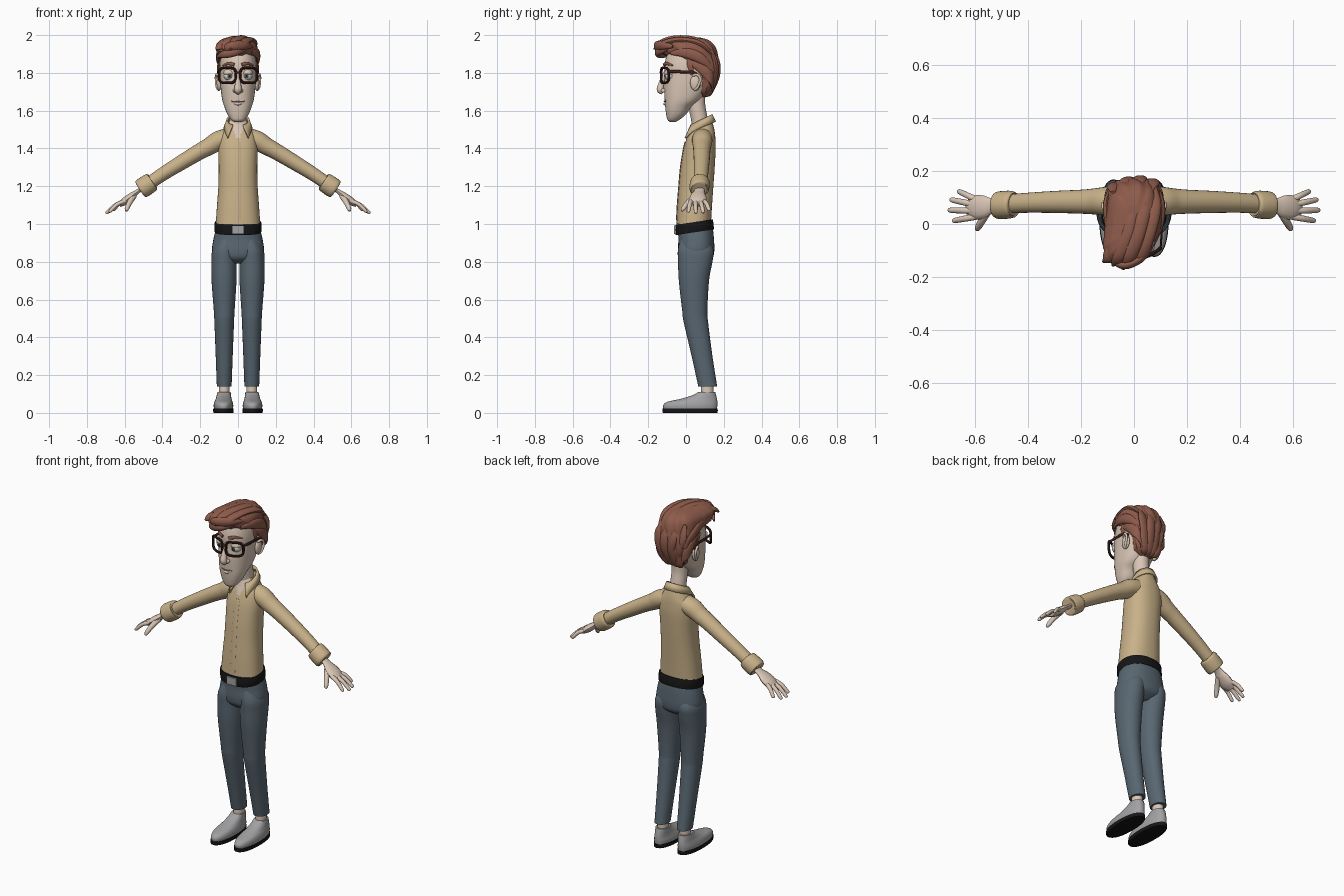
import bpy, bmesh
from math import sin, cos, pi, radians
from mathutils import Vector, Matrix

if "Cube" in bpy.data.objects:
    bpy.data.objects.remove(bpy.data.objects["Cube"], do_unlink=True)

parts = []
X, Y, Z = Vector((1, 0, 0)), Vector((0, 1, 0)), Vector((0, 0, 1))
SIDES = (("left", 1), ("right", -1))


def material(name, r, g, b):
    mat = bpy.data.materials.new(name)
    mat.use_nodes = True
    mat.diffuse_color = (r, g, b, 1)
    node = next(n for n in mat.node_tree.nodes if n.type == 'BSDF_PRINCIPLED')
    node.inputs["Base Color"].default_value = (r, g, b, 1)
    node.inputs["Roughness"].default_value = 0.8
    return mat


skin = material("skin", .70, .57, .47)
shirt = material("tan shirt", .58, .44, .25)
hair = material("auburn hair", .27, .105, .07)
denim = material("slate trousers", .10, .135, .165)
black = material("black leather", .008, .008, .009)
grey = material("grey leather", .36, .36, .37)
frame = material("dark brown frame", .05, .015, .012)
white = material("eye white", .75, .75, .74)
iris = material("grey iris", .10, .13, .15)
lip = material("lip", .36, .22, .17)


def finish(name, bm, *mats):
    bmesh.ops.recalc_face_normals(bm, faces=bm.faces)
    mesh = bpy.data.meshes.new(name)
    bm.to_mesh(mesh)
    bm.free()
    for mat in mats:
        mesh.materials.append(mat)
    obj = bpy.data.objects.new(name, mesh)
    bpy.context.collection.objects.link(obj)
    parts.append(obj)
    return obj


def spline(keys, steps):
    """Smooth curve through tuples of any length."""
    out = []
    last = len(keys) - 1
    for i in range(last):
        a, b, c, d = (keys[min(max(i + k, 0), last)] for k in (-1, 0, 1, 2))
        for s in range(steps):
            t = s / steps
            out.append(tuple(q + t / 2 * (r - p + t * (2 * p - 5 * q + 4 * r - w + t * (3 * (q - r) + w - p)))
                             for p, q, r, w in zip(a, b, c, d)))
    return out + [tuple(keys[-1])]


def bridge(name, rings, mats, closed=False):
    bm = bmesh.new()
    loops = [[bm.verts.new(p) for p in ring] for ring in rings]
    n = len(loops[0])
    for a, b in zip(loops, loops[1:] + (loops[:1] if closed else [])):
        for i in range(n):
            bm.faces.new((a[i], a[(i + 1) % n], b[(i + 1) % n], b[i]))
    if not closed:
        bm.faces.new(loops[0])
        bm.faces.new(loops[-1])
    return finish(name, bm, *mats)


def loft(name, keys, *mats, power=2.3, side=1, sides=36, steps=6, warp=None):
    """Stack of rounded rings; each key is height, front, back, half width, centre x."""
    def bend(v):
        return abs(v) ** (2 / power) * (1 if v > 0 else -1)
    rings = []
    for z, front, back, half, cx in spline([tuple(k) + (0,) * (5 - len(k)) for k in keys], steps):
        ring = []
        for i in range(sides):
            a = 2 * pi * i / sides
            p = (side * cx + half * bend(cos(a)), (front + back) / 2 + (back - front) / 2 * bend(sin(a)), z)
            ring.append(warp(*p, a) if warp else p)
        rings.append(ring)
    return bridge(name, rings, mats)


def tube(name, path, wide, thick, mat, ref=Y, taper=None, closed=False, steps=5, sides=14):
    """Oval tube along a path; wide is measured along ref."""
    taper = taper or [1] * len(path)
    keys = [tuple(p) + (t,) for p, t in zip(path, taper)]
    keys = keys if closed else spline(keys, steps)
    pts = [Vector(k[:3]) for k in keys]
    n = len(pts)
    rings = []
    for i, p in enumerate(pts):
        tangent = pts[(i + 1) % n] - pts[i - 1] if closed else pts[min(i + 1, n - 1)] - pts[max(i - 1, 0)]
        tangent.normalize()
        u = (ref - tangent * ref.dot(tangent)).normalized()
        v = tangent.cross(u)
        rings.append([p + keys[i][3] * (u * wide * cos(2 * pi * k / sides) + v * thick * sin(2 * pi * k / sides))
                      for k in range(sides)])
    return bridge(name, rings, [mat], closed)


def ball(name, centre, size, mat):
    bm = bmesh.new()
    bmesh.ops.create_uvsphere(bm, u_segments=24, v_segments=14, radius=1,
                              matrix=Matrix.Translation(centre) @ Matrix.Diagonal((*size, 1)))
    return finish(name, bm, mat)


def flip(s, path):
    return [(s * x, y, z) for x, y, z in path]


# Shirt body with a skin-coloured open neck
body = loft("shirt_body", [(1.0, -.05, .132, .118), (1.1, -.045, .138, .111), (1.2, -.037, .145, .104),
                           (1.3, -.028, .152, .102), (1.4, -.012, .157, .104), (1.46, .005, .155, .098),
                           (1.5, .02, .15, .075), (1.545, .035, .138, .05)], shirt, skin, sides=64, steps=9)
for face in body.data.polygons:
    x, y, z = face.center
    if y < .07 and abs(x) < (z - 1.44) * .42:
        face.material_index = 1
tube("shirt_placket", [(0, -.05, 1.02), (0, -.046, 1.1), (0, -.038, 1.2), (0, -.029, 1.3), (0, -.013, 1.4),
                       (0, -.004, 1.435)], .014, .003, shirt, X)

# Collar: folded strip around the neck with two points in front
bm = bmesh.new()
rows = []
for i in range(41):
    u = i / 20 - 1
    a = u * radians(152)
    top = (.056 * sin(a), .078 + .057 * cos(a), 1.55 + .03 * cos(a))
    low = (.07 * sin(a) + .022 * u ** 5, .078 + .076 * cos(a) - .014 * u ** 4, 1.51 + .03 * cos(a) - .03 * u ** 6)
    rows.append([bm.verts.new(top), bm.verts.new(low)])
for a, b in zip(rows, rows[1:]):
    bm.faces.new((a[0], b[0], b[1], a[1]))
collar = finish("collar", bm, shirt)
fold = collar.modifiers.new("thickness", 'SOLIDIFY')
fold.thickness, fold.offset = .01, 0

# Belt and trousers
loft("belt", [(.955, -.053, .145, .121), (.958, -.056, .148, .124), (1.004, -.056, .143, .124),
              (1.007, -.053, .14, .121)], black, steps=2,
     warp=lambda x, y, z, a: (x, y, z + .15 * (y - .03)))
bm = bmesh.new()
bmesh.ops.create_cube(bm, size=1, matrix=Matrix.Translation((0, -.057, .969)) @ Matrix.Diagonal((.062, .014, .044, 1)))
finish("belt_buckle", bm, grey)
loft("trouser_hips", [(.79, .0, .1, .05), (.82, -.035, .14, .115), (.86, -.043, .15, .137), (.92, -.04, .148, .13),
                      (.97, -.044, .143, .118), (1.0, -.045, .135, .115)], denim)

for label, s in SIDES:
    loft(label + "_trouser_leg", [(.14, .065, .165, .039, .073), (.3, .03, .14, .045, .073), (.48, -.012, .117, .052, .073),
                                  (.54, -.02, .113, .055, .073), (.7, -.038, .122, .066, .074), (.8, -.042, .14, .067, .074),
                                  (.86, -.043, .146, .064, .072), (.92, -.03, .12, .045, .06)],
         denim, side=s, power=2.1)
    # Ankles and shoes
    tube(label + "_ankle", flip(s, [(.073, .112, .06), (.073, .113, .13), (.073, .114, .2)]), .033, .029, skin)
    loft(label + "_shoe", [(.02, -.12, .164, .05, .077), (.04, -.121, .166, .052, .077), (.058, -.1, .166, .048, .077),
                           (.074, -.03, .164, .042, .076), (.092, .03, .16, .038, .075), (.11, .065, .155, .035, .074)],
         grey, side=s, power=2.2)
    loft(label + "_sole", [(0, -.121, .166, .052, .077), (.004, -.124, .168, .054, .077), (.022, -.124, .168, .054, .077)],
         black, side=s, steps=2, power=2.2)

    # Sleeves and rolled cuffs
    tube(label + "_sleeve", flip(s, [(.03, .088, 1.462), (.1, .086, 1.442), (.15, .085, 1.412), (.2, .084, 1.385),
                                     (.3, .083, 1.325), (.4, .08, 1.263), (.48, .075, 1.208)]),
         .047, .045, shirt, taper=[1.1, 1.15, 1.04, .96, .88, .8, .76], sides=24)
    tube(label + "_cuff", flip(s, [(.452, .074, 1.226), (.458, .074, 1.222), (.485, .072, 1.204), (.512, .07, 1.186),
                                   (.518, .07, 1.182)]), .053, .053, shirt, taper=[.8, .95, 1, .97, .8], sides=24)

    # Hands
    tube(label + "_palm", flip(s, [(.48, .075, 1.206), (.53, .07, 1.173), (.565, .065, 1.146), (.6, .062, 1.12),
                                   (.628, .062, 1.1)]), .045, .02, skin, taper=[.65, .6, .95, 1, .6])
    for finger, y, tip_x, tip_y, tip_z in (("index", .028, .682, .012, 1.062), ("middle", .05, .699, .052, 1.056),
                                           ("ring", .072, .692, .092, 1.058), ("little", .092, .662, .124, 1.07)):
        root, tip = Vector((.595, y, 1.123)), Vector((tip_x, tip_y, tip_z))
        path = [root.lerp(tip, t) + Z * .012 * sin(pi * t) for t in (0, .5, .92, 1)]
        tube(f"{label}_{finger}_finger", flip(s, path), .0115, .0105, skin, taper=[1.1, 1, .85, .35])
    tube(label + "_thumb", flip(s, [(.55, .05, 1.15), (.573, .012, 1.115), (.588, -.014, 1.082), (.592, -.022, 1.068)]),
         .013, .013, skin, X, taper=[1.2, 1.1, .9, .4])

    # Ears
    ball(label + "_ear", (s * .099, .05, 1.748), (.014, .028, .042), skin)
    tube(label + "_ear_rim", flip(s, [(.1, .045, 1.71), (.111, .062, 1.725), (.116, .076, 1.765), (.114, .06, 1.79),
                                      (.102, .034, 1.785)]), .007, .007, skin, X)

    # Eyes and brows
    ball(label + "_eyeball", (s * .047, -.082, 1.785), (.029, .03, .026), white)
    ball(label + "_iris", (s * .045, -.110, 1.784), (.012, .004, .012), iris)
    ball(label + "_pupil", (s * .045, -.113, 1.784), (.006, .003, .006), black)
    ball(label + "_eyelid", (s * .047, -.082, 1.8), (.031, .032, .022), skin)
    tube(label + "_eyebrow", flip(s, [(.02, -.116, 1.843), (.05, -.104, 1.85), (.08, -.07, 1.84)]),
         .009, .006, hair, Z, taper=[1, 1, .4])

    # Glasses rim and arm
    rim = []
    for i in range(40):
        c, d = cos(2 * pi * i / 40), sin(2 * pi * i / 40)
        x = .056 + .044 * abs(c) ** .55 * (1 if c > 0 else -1)
        rim.append((s * x, -.131 + 4 * x * x, 1.787 + .04 * abs(d) ** .55 * (1 if d > 0 else -1)))
    tube(label + "_glasses_rim", rim, .007, .007, frame, closed=True, sides=8)
    tube(label + "_glasses_arm", flip(s, [(.1, -.092, 1.808), (.104, -.03, 1.806), (.103, .035, 1.803),
                                          (.1, .07, 1.78)]), .008, .004, frame, Z)
tube("glasses_bridge", [(-.016, -.13, 1.797), (0, -.134, 1.803), (.016, -.13, 1.797)], .006, .006, frame)

# Neck and head
tube("neck", [(0, .085, 1.47), (0, .07, 1.56), (0, .058, 1.63), (0, .06, 1.72)], .044, .044, skin, sides=24)
loft("head", [(1.54, -.086, -.056, .018), (1.552, -.098, -.035, .037), (1.58, -.105, -.0, .056), (1.62, -.11, .03, .072),
              (1.66, -.113, .08, .084), (1.72, -.115, .12, .092), (1.78, -.112, .14, .096), (1.85, -.112, .145, .096),
              (1.92, -.09, .13, .08), (1.96, -.04, .08, .04)], skin, sides=48)
tube("nose", [(0, -.105, 1.815), (0, -.119, 1.78), (0, -.132, 1.735), (0, -.135, 1.71), (0, -.122, 1.694)],
     .02, .02, skin, X, taper=[.4, .55, .85, 1, .6])
for label, s in SIDES:
    ball(label + "_nostril", (s * .016, -.118, 1.706), (.011, .015, .011), skin)
tube("mouth_line", [(-.034, -.106, 1.65), (0, -.115, 1.648), (.034, -.106, 1.65)], .003, .003, lip)
tube("lower_lip", [(-.024, -.104, 1.638), (0, -.112, 1.636), (.024, -.104, 1.638)], .008, .008, skin,
     taper=[.4, 1, .4])

# Hair: grooved cap swept to one side in front
loft("hair_cap", [(1.672, .06, .105, .03), (1.7, .055, .135, .068), (1.76, .06, .165, .088), (1.8, .05, .172, .1),
                  (1.84, .02, .172, .104), (1.87, -.04, .17, .105), (1.89, -.105, .166, .106), (1.92, -.14, .16, .106),
                  (1.95, -.15, .145, .1), (1.975, -.125, .115, .078), (1.988, -.09, .07, .045)], hair, sides=72,
     warp=lambda x, y, z, a: (x * (1 + .02 * sin(11 * a + 25 * z)) + .3 * min(0, y), y + .004 * sin(13 * a + 30 * z), z))


def lock(name, path, wide, thick, ref):
    tube(name, path, wide, thick, hair, ref, taper=[.35] + [1] * (len(path) - 2) + [.2], steps=7)


for i, x in enumerate((-.066, -.03, .008, .046)):
    drop = 5 * x * x
    end = x - .05
    lock(f"top_lock_{i}", [(x + .03, .14, 1.9), (x + .03, .07, 1.966 - drop), (x + .01, -.03, 1.984 - drop),
                           (x - .025, -.12, 1.966 - drop), (end, -.172 + .4 * abs(end + .045), 1.925)], .027, .016, X)
    lock(f"back_lock_{i}", [(1.2 * x, .12, 1.94), (1.3 * x + .01, .163 - drop, 1.87), (x + .015, .168 - drop, 1.79),
                            (.7 * x, .13, 1.7), (.5 * x, .105, 1.675)], .026, .013, X)
lock("fringe_lock", [(.05, -.1, 1.925), (-.01, -.145, 1.912), (-.07, -.14, 1.9), (-.112, -.105, 1.885)], .022, .016, Z)
lock("fringe_upper_lock", [(.075, -.07, 1.94), (.03, -.125, 1.945), (-.04, -.155, 1.94), (-.1, -.125, 1.915)],
     .024, .016, Z)
for label, s in SIDES:
    lead = -.022 if s > 0 else .012
    lock(label + "_temple_lock", [(s * (.096 + s * lead * s), -.08, 1.905), (s * .1, .0, 1.905), (s * .104, .08, 1.875),
                                  (s * .085, .15, 1.81)], .026, .012, Z)
    lock(label + "_side_lock", flip(s, [(.094, .01, 1.86), (.1, .08, 1.825), (.09, .13, 1.77), (.05, .14, 1.7)]),
         .026, .012, Z)
    lock(label + "_sideburn", flip(s, [(.092, .01, 1.88), (.097, .025, 1.84), (.095, .028, 1.785)]), .018, .007, Y)

# Smooth shading with sharp hems and edges
bpy.ops.object.select_all(action='DESELECT')
for obj in parts:
    obj.select_set(True)
bpy.context.view_layer.objects.active = parts[0]
bpy.ops.object.shade_smooth_by_angle(angle=radians(40))
